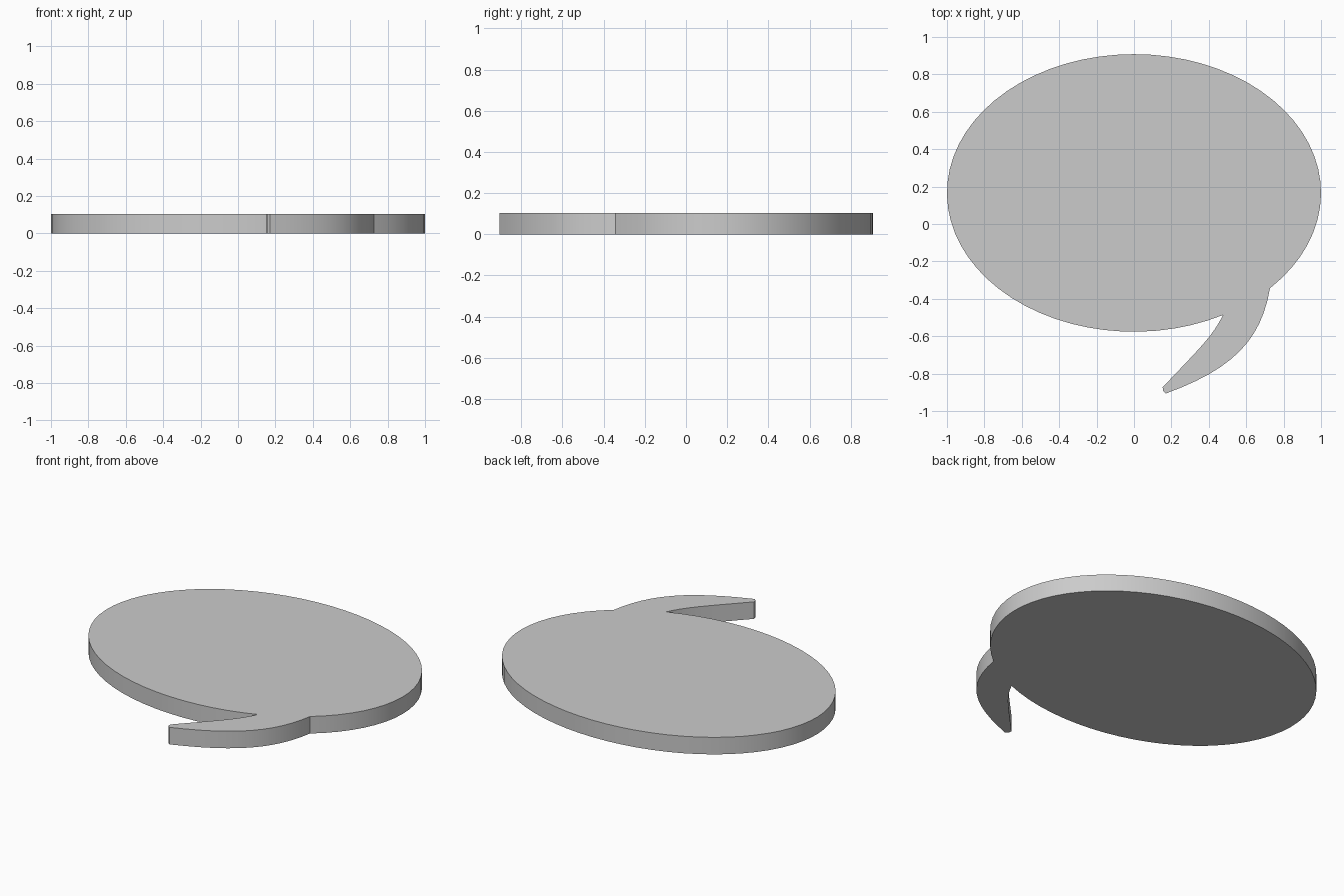
import bpy, bmesh, math

if "Cube" in bpy.data.objects:
    bpy.data.objects.remove(bpy.data.objects["Cube"])

CX, CY, RX, RY, HEIGHT = 0.0, 0.166, 1.0, 0.742, 0.104


def angle_on_ellipse(x):
    # parameter angle of the lower-half ellipse point at this x
    return -math.acos((x - CX) / RX)


def bezier(a, b, c, d, steps):
    pts = []
    for i in range(1, steps):
        t = i / steps
        s = 1 - t
        pts.append(tuple(s**3 * p + 3 * s * s * t * q + 3 * s * t * t * r + t**3 * w
                         for p, q, r, w in zip(a, b, c, d)))
    return pts


# Balloon: elliptical arc running from the tail's right root round to its left root
start = angle_on_ellipse(0.727)
end = angle_on_ellipse(0.476) + 2 * math.pi
SEGMENTS = 64
outline = []
for i in range(SEGMENTS + 1):
    a = start + (end - start) * i / SEGMENTS
    outline.append((CX + RX * math.cos(a), CY + RY * math.sin(a)))

# Tail: curved inner edge, blunt tip, curved outer edge
left_root, right_root = outline[-1], outline[0]
tip_in, tip_out = (0.153, -0.873), (0.171, -0.906)
outline += bezier(left_root, (0.42, -0.60), (0.36, -0.655), tip_in, 8)
outline += [tip_in, (0.156, -0.893), tip_out]
outline += bezier(tip_out, (0.53, -0.775), (0.68, -0.62), right_root, 12)

# Extrude the outline into a flat slab
bm = bmesh.new()
base = bm.faces.new([bm.verts.new((x, y, 0)) for x, y in outline])
top = bmesh.ops.extrude_face_region(bm, geom=[base], use_keep_orig=True)["geom"]
bmesh.ops.translate(bm, vec=(0, 0, HEIGHT),
                    verts=[g for g in top if isinstance(g, bmesh.types.BMVert)])
bmesh.ops.recalc_face_normals(bm, faces=bm.faces)
mesh = bpy.data.meshes.new("speech_bubble")
bm.to_mesh(mesh)
bm.free()
bubble = bpy.data.objects.new("speech_bubble", mesh)
bpy.context.collection.objects.link(bubble)

# Smooth rim, sharp top and bottom edges
bpy.context.view_layer.objects.active = bubble
bubble.select_set(True)
bpy.ops.object.shade_smooth_by_angle(angle=math.radians(30))
